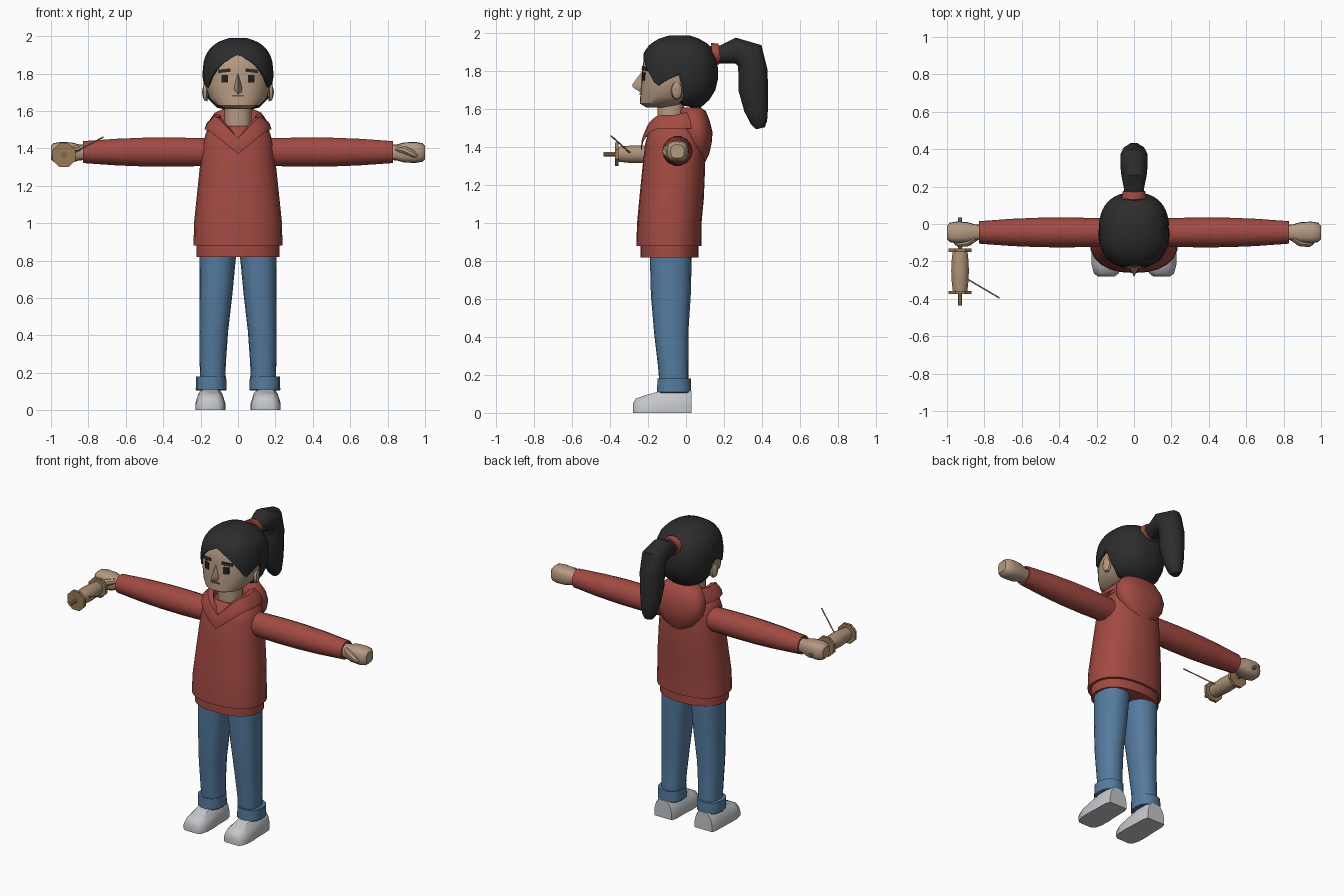
import bpy, bmesh, math
from mathutils import Vector

default_cube = bpy.data.objects.get("Cube")
if default_cube:
    bpy.data.objects.remove(default_cube, do_unlink=True)


def material(name, r, g, b):
    mat = bpy.data.materials.new(name)
    mat.use_nodes = True
    mat.diffuse_color = (r, g, b, 1)
    shader = mat.node_tree.nodes["Principled BSDF"]
    shader.inputs["Base Color"].default_value = (r, g, b, 1)
    shader.inputs["Roughness"].default_value = 0.8
    return mat


HAIR = material("black hair", .025, .025, .025)
EYE = material("eye black", .015, .013, .012)
SKIN = material("skin", .46, .32, .22)
LIP = material("lip brown", .14, .08, .06)
RED = material("red cloth", .36, .068, .055)
DENIM = material("blue denim", .09, .2, .35)
WHITE = material("shoe white", .56, .57, .59)
WOOD = material("reel wood", .32, .19, .09)
THREAD = material("reel thread", .42, .29, .19)


def loft(name, rings, mat, cap=True, angle=38):
    """Skin a list of equally sized point rings into one surface."""
    bm = bmesh.new()
    rows = [[bm.verts.new(p) for p in ring] for ring in rings]
    n = len(rows[0])
    for low, high in zip(rows, rows[1:]):
        for i in range(n):
            j = (i + 1) % n
            bm.faces.new((low[i], low[j], high[j], high[i]))
    if cap:
        bm.faces.new(rows[0][::-1])
        bm.faces.new(rows[-1])
    bmesh.ops.recalc_face_normals(bm, faces=bm.faces)
    mesh = bpy.data.meshes.new(name)
    bm.to_mesh(mesh)
    bm.free()
    mesh.materials.append(mat)
    obj = bpy.data.objects.new(name, mesh)
    bpy.context.collection.objects.link(obj)
    bpy.ops.object.select_all(action="DESELECT")
    obj.select_set(True)
    bpy.context.view_layer.objects.active = obj
    bpy.ops.object.shade_smooth_by_angle(angle=math.radians(angle))
    return obj


def unit(a, p=2):
    """Point of a unit superellipse; a higher p gives a squarer shape."""
    c, s = math.cos(a), math.sin(a)
    return (math.copysign(abs(c) ** (2 / p), c), math.copysign(abs(s) ** (2 / p), s))


def ring(center, u, v, n=16, p=2, turn=0):
    c, u, v = Vector(center), Vector(u), Vector(v)
    pts = [unit(math.tau * (i + turn) / n, p) for i in range(n)]
    return [c + u * a + v * b for a, b in pts]


def flat_ring(z, rx, yc, ry, x=0, n=24, p=2.3):
    return ring((x, yc, z), (rx, 0, 0), (0, ry, 0), n, p)


def tube(name, path, mat, n=12, p=2):
    """Path rows are x, y, z, side radius, depth radius."""
    pts = [Vector(row[:3]) for row in path]
    rings = []
    for i, row in enumerate(path):
        t = (pts[min(i + 1, len(pts) - 1)] - pts[max(i - 1, 0)]).normalized()
        side = Vector((0, 1, 0)) if abs(t.x) > .7 else Vector((1, 0, 0))
        side = (side - t * side.dot(t)).normalized()
        rings.append(ring(pts[i], side * row[3], t.cross(side) * row[4], n, p, .5))
    return loft(name, rings, mat)


def interp(table, key):
    for a, b in zip(table, table[1:]):
        if key <= b[0]:
            k = max(0, (key - a[0]) / (b[0] - a[0]))
            return [m + (q - m) * k for m, q in zip(a, b)][1:]
    return table[-1][1:]


# Head: height, half width, depth centre, half depth
HEAD = [(1.61, .06, -.13, .08), (1.63, .115, -.13, .113), (1.67, .155, -.076, .165),
        (1.74, .177, -.045, .19), (1.82, .18, -.038, .192), (1.89, .163, -.04, .178),
        (1.94, .13, -.04, .14), (1.965, .06, -.04, .06)]
loft("head", [flat_ring(*row, n=32) for row in HEAD], SKIN)
loft("neck", [flat_ring(z, .072, -.08, .07, n=16) for z in (1.4, 1.66)], SKIN)


def face_y(x, z):
    rx, yc, ry = interp(HEAD, z)
    return yc - ry * (1 - abs(x / rx) ** 2.3) ** (1 / 2.3)


def plate(name, x, z, w, h, mat, slant=0):
    """Thin patch lying on the face."""
    corners = [(-w, -h), (0, -h), (w, -h), (w, h), (0, h), (-w, h)]
    pts = [(x + a, z + b + slant * a) for a, b in corners]
    loft(name, [[(a, face_y(a, b) + off, b) for a, b in pts] for off in (-.006, .003)], mat)


plate("mouth", 0, 1.682, .032, .004, LIP)
loft("nose", [[(-w, -.21, z), (0, tip, z), (w, -.21, z)] for z, w, tip in
              ((1.8, .01, -.232), (1.73, .03, -.284), (1.715, .034, -.28), (1.69, .03, -.24))], SKIN)

# Hair cap: ends at a hairline that varies around the head
SHAPE = [(1.6, .5), (1.63, .67), (1.67, .87), (1.73, .98), (1.8, 1), (1.86, .97),
         (1.9, .91), (1.94, .77), (1.97, .55), (1.99, .25)]
HAIRLINE = [(0, 1.9), (25, 1.85), (45, 1.78), (57, 1.72), (72, 1.75), (90, 1.78),
            (96, 1.62), (180, 1.6)]


def hair_row(f, shrink=1):
    pts = []
    for i in range(48):
        turn = i * 7.5
        end = interp(HAIRLINE, min(turn, 360 - turn))[0]
        z = 1.99 - (1.99 - end) * f
        r = interp(SHAPE, z)[0] * shrink
        a, b = unit(math.radians(turn), 2.4)
        pts.append((.19 * r * b, -.035 - .205 * r * a, z))
    return pts


steps = (0, .04, .11, .2, .32, .46, .6, .74, .87, 1)
loft("hair", [hair_row(f) for f in steps] + [hair_row(1, .8)], HAIR, angle=50)

# Ponytail and its band
tube("ponytail", [(0, .13, 1.885, .05, .05), (0, .19, 1.89, .055, .05), (0, .26, 1.91, .07, .07),
                  (0, .335, 1.885, .076, .085), (0, .353, 1.8, .076, .08), (0, .355, 1.7, .072, .08),
                  (0, .37, 1.6, .06, .066), (0, .385, 1.53, .045, .045), (0, .392, 1.5, .025, .025)], HAIR)
tube("hair_band", [(0, .135, 1.89, .068, .062), (0, .175, 1.892, .062, .056)], RED)

# Hooded top
loft("torso", [flat_ring(*row) for row in
               ((.88, .238, -.09, .172), (1, .235, -.088, .17), (1.13, .222, -.076, .17),
                (1.3, .204, -.064, .165), (1.42, .19, -.058, .157), (1.48, .172, -.055, .143),
                (1.52, .13, -.055, .1))], RED)
loft("hem", [flat_ring(z, .221, -.088, .153) for z in (.82, .89)], RED)
loft("hood", [flat_ring(*row) for row in
              ((1.32, .05, .07, .03), (1.36, .11, .066, .055), (1.42, .155, .06, .075),
               (1.48, .17, .055, .085), (1.54, .16, .045, .08), (1.59, .125, .035, .07),
               (1.61, .08, .025, .05))], RED)


def collar_ring(rx, yc, ry, front, rise, back):
    """Ring that dips to a V at the front."""
    pts = []
    for x, y, _ in flat_ring(0, rx, yc, ry, n=32):
        lift = rise * min(1, abs(x) / rx / .9) if y < yc else rise + back * (y - yc) / ry
        pts.append((x, y, front + lift))
    return pts


loft("collar", [collar_ring(.18, -.06, .175, 1.37, .13, 0), collar_ring(.17, -.06, .177, 1.4, .13, .02),
                collar_ring(.13, -.065, .15, 1.455, .115, .03),
                collar_ring(.1, -.065, .12, 1.455, .11, .03),
                collar_ring(.09, -.065, .1, 1.42, .06, 0)], RED, cap=False)


# Shoe cross-section: flat sole, rounded upper
def shoe_ring(x, y, w, h):
    half = [(w, 0), (w, .35 * h), (.85 * w, .7 * h), (.5 * w, h)]
    return [(x + a, y, z) for a, z in half] + [(x - a, y, z) for a, z in half[::-1]]


for side, label in ((1, "left_"), (-1, "right_")):
    # Face details
    plate(label + "eye", side * .07, 1.772, .017, .021, EYE)
    plate(label + "brow", side * .073, 1.815, .033, .009, HAIR, side * -.12)
    tube(label + "ear", [(side * .165, -.05, 1.7, .03, .05), (side * .18, -.048, 1.7, .026, .045),
                         (side * .187, -.045, 1.7, .012, .025)], SKIN)

    # Arm with open cuff, fist and thumb
    sleeve = ((.12, .072), (.2, .077), (.35, .08), (.5, .079), (.65, .073), (.83, .06),
              (.83, .05), (.81, .048))
    loft(label + "sleeve", [ring((side * x, -.045, 1.38), (0, r, 0), (0, 0, r), 14)
                            for x, r in sleeve], RED)
    fist = ((.79, .038, .038), (.85, .043, .043), (.89, .055, .054), (.95, .058, .056),
            (.985, .052, .05), (1, .036, .036))
    loft(label + "hand", [ring((side * x, -.045, 1.378), (0, a, 0), (0, 0, b), 16, 2.8)
                          for x, a, b in fist], SKIN)
    tube(label + "thumb", [(side * .85, -.075, 1.4, .018, .018), (side * .89, -.1, 1.392, .021, .021),
                           (side * .935, -.105, 1.37, .02, .02), (side * .957, -.1, 1.355, .01, .01)],
         SKIN, 8)

    # Leg, turn-up and shoe
    leg = ((.12, .135, .066, -.062, .075), (.25, .135, .07, -.068, .08), (.42, .13, .077, -.078, .09),
           (.62, .118, .088, -.08, .105), (.88, .105, .1, -.08, .112))
    loft(label + "trouser_leg", [flat_ring(z, r, yc, ry, side * x, 16) for z, x, r, yc, ry in leg], DENIM)
    loft(label + "turn_up", [flat_ring(z, r, -.063, r + .009, side * .144, 14)
                             for z, r in ((.13, .06), (.105, .078), (.11, .082), (.18, .081), (.18, .06))], DENIM)
    shoe = ((-.28, .045, .05), (-.265, .066, .075), (-.22, .078, .092), (-.16, .08, .108),
            (-.1, .076, .125), (0, .074, .125), (.03, .064, .115))
    loft(label + "shoe", [shoe_ring(side * .148, *row) for row in shoe], WHITE, angle=45)


# Hand reel, turned around an axis along y
def turned(name, profile, mat, n=8):
    loft(name, [ring((-.93, y, 1.363), (r, 0, 0), (0, 0, r), n, 2, .5) for y, r in profile], mat)


turned("reel_axle", ((-.435, .012), (.035, .012)), WOOD)
for label, y in (("front", -.375), ("back", -.15)):
    turned("reel_flange_" + label, ((y, .067), (y + .018, .067)), WOOD)
turned("thread_winding", ((-.36, .04), (-.31, .046), (-.25, .049), (-.19, .046), (-.14, .04)), THREAD, 12)
tube("loose_thread", [(-.89, -.295, 1.37, .004, .004), (-.72, -.395, 1.46, .004, .004)], THREAD, 6)
